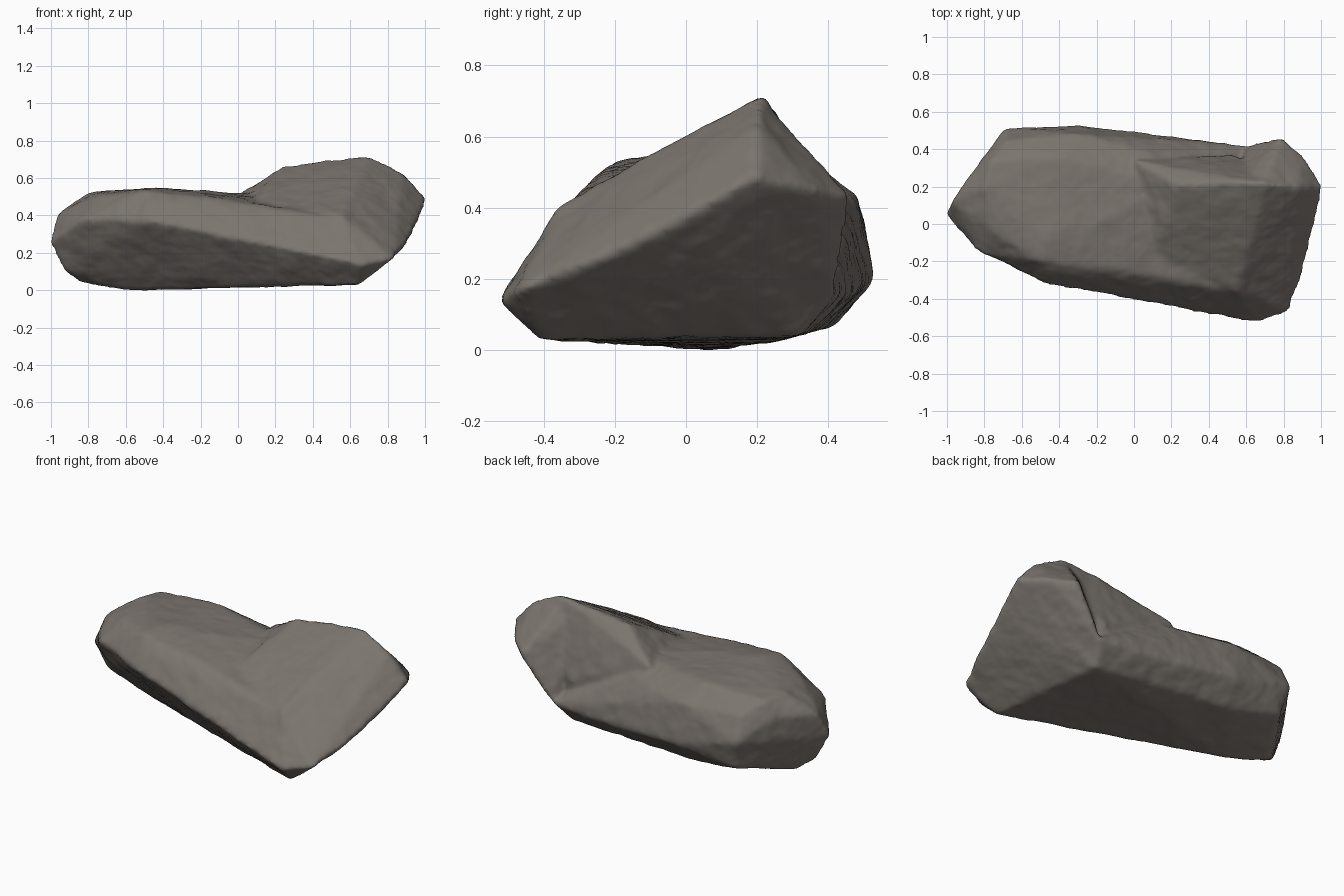
import bpy, bmesh
from mathutils import noise

cube = bpy.data.objects.get("Cube")
if cube:
    bpy.data.objects.remove(cube, do_unlink=True)

stone = bpy.data.materials.new("warm grey stone")
stone.use_nodes = True
colour = (0.20, 0.178, 0.158, 1)
stone.diffuse_color = colour
bsdf = stone.node_tree.nodes["Principled BSDF"]
bsdf.inputs["Base Color"].default_value = colour
bsdf.inputs["Roughness"].default_value = 0.9

# Corner points of the long low slab, undercut along the front
slab = [
    (-1.01, .05, .25), (-.97, .12, .4), (-.93, .08, .1), (-.83, -.15, .38),
    (-.75, -.04, .5), (-.8, .2, .52), (-.76, .34, .51), (-.83, .32, .42),
    (-.85, .14, .04), (-.69, .51, .3), (-.68, .45, .44), (-.66, .46, .12),
    (-.6, .07, 0), (-.46, -.32, .37), (-.45, -.26, .47), (-.5, -.2, .53),
    (-.45, -.1, .545), (-.4, .36, .53), (-.28, .525, .2), (-.28, .48, .43),
    (-.4, .42, .07), (0, -.1, .04), (0, -.39, .28), (0, -.25, .475),
    (.3, .45, .15), (.1, .37, .45), (.6, .42, .16), (.54, .32, .04),
    (.65, -.42, .03), (.66, -.53, .14), (.55, -.36, .38), (.25, .2, .5)]

# Corner points of the raised, undercut end
peak = [
    (.24, .21, .66), (.5, .22, .7), (.7, .22, .725), (.88, .2, .63),
    (1.01, .2, .49), (.95, -.04, .34), (.9, -.26, .25), (.83, -.47, .17),
    (.66, -.53, .14), (.55, -.36, .4), (.1, -.15, .47), (.1, .1, .53),
    (0, .34, .51), (.65, -.42, .03), (.54, .31, .04), (.52, .37, .3)]

# Corner points of the lobe at the back of the raised end
lobe = [
    (.68, .22, .71), (.88, .2, .62), (1.01, .2, .48), (.91, .36, .45),
    (.79, .465, .43), (.68, .39, .38), (.6, .25, .6), (.6, .42, .16),
    (.54, .3, .05), (.55, .2, .2)]


def add_hull(bm, points):
    verts = [bm.verts.new(p) for p in points]
    result = bmesh.ops.convex_hull(bm, input=verts)
    loose = set(result["geom_interior"]) | set(result["geom_unused"])
    bmesh.ops.delete(bm, geom=[v for v in loose if isinstance(v, bmesh.types.BMVert)],
                     context='VERTS')


# Overlapping hulls fused into one body
bm = bmesh.new()
for points in (slab, peak, lobe):
    add_hull(bm, points)
mesh = bpy.data.meshes.new("rock")
bm.to_mesh(mesh)
bm.free()
rock = bpy.data.objects.new("rock", mesh)
bpy.context.collection.objects.link(rock)

fuse = rock.modifiers.new("fuse", 'REMESH')
fuse.mode = 'VOXEL'
fuse.voxel_size = 0.016
soften = rock.modifiers.new("soften", 'SMOOTH')
soften.factor = 0.5
soften.iterations = 7
graph = bpy.context.evaluated_depsgraph_get()
rock.data = bpy.data.meshes.new_from_object(rock.evaluated_get(graph))
rock.modifiers.clear()

# Weathered surface: broad lumps and fine chips
mesh = rock.data
normals = [v.normal.copy() for v in mesh.vertices]
for v, n in zip(mesh.vertices, normals):
    lumps = noise.noise(v.co * 5)
    chips = noise.fractal(v.co * 12, 0.9, 2.0, 3)
    v.co += n * (0.002 + 0.006 * lumps + 0.004 * chips)

mesh.materials.clear()
mesh.materials.append(stone)
mesh.polygons.foreach_set("use_smooth", [True] * len(mesh.polygons))
mesh.update()
